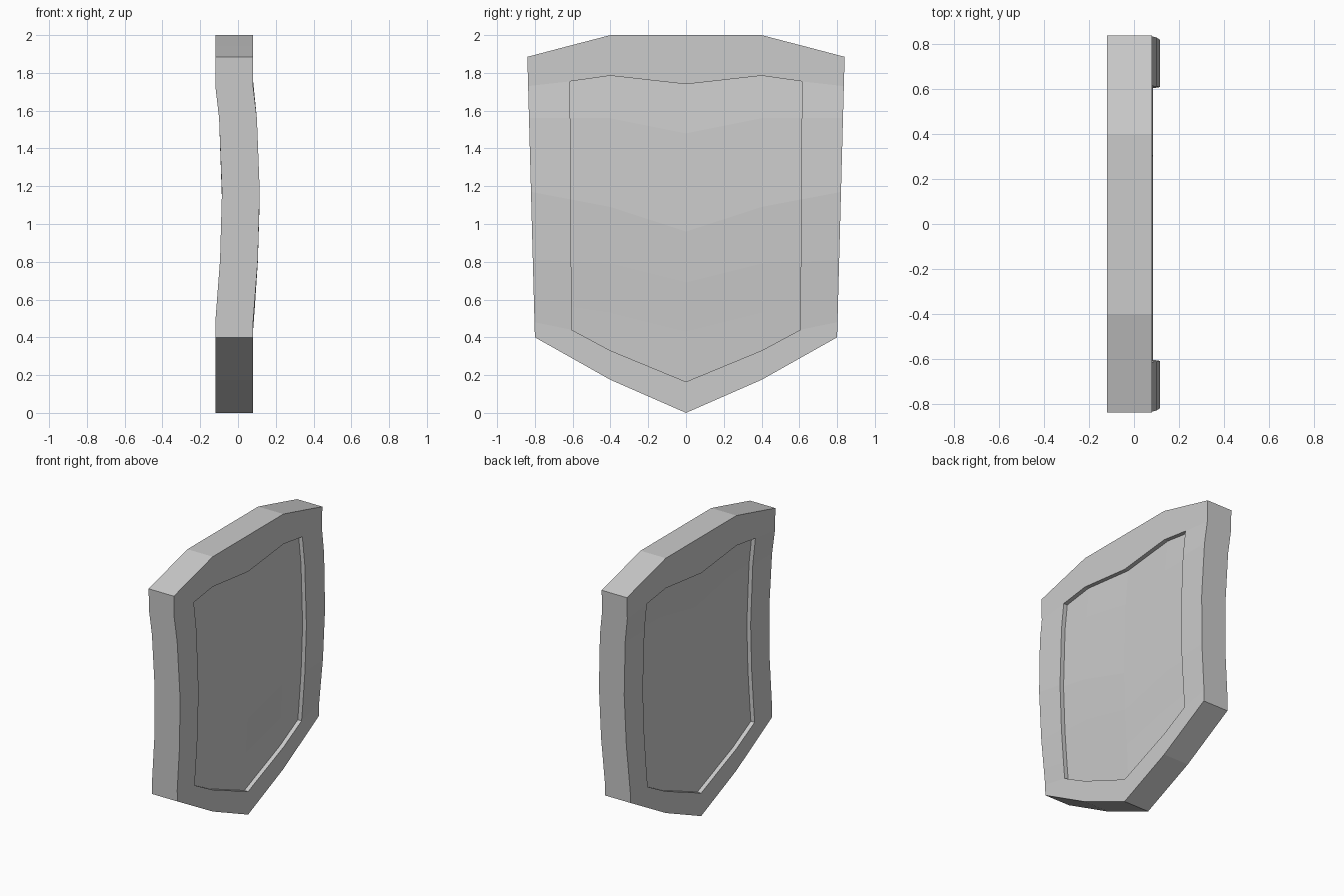
import bpy
import bmesh

if "Cube" in bpy.data.objects:
    bpy.data.objects.remove(bpy.data.objects["Cube"])

THICK, RECESS = 0.2, 0.03

# Row heights from top to bottom, at the centre, inner, panel-edge and outer columns
ROWS = [
    (2.00, 2.00, 1.944, 1.885),
    (1.74, 1.785, 1.755, 1.73),
    (1.48, 1.56, 1.56, 1.56),
    (0.96, 1.09, 1.13, 1.17),
    (0.69, 0.79, 0.80, 0.81),
    (0.43, 0.53, 0.56, 0.60),
    (0.165, 0.33, 0.44, 0.48),
    (0.00, 0.175, 0.29, 0.40),
]
BULGE = [0, 0, 0.02, 0.035, 0.025, 0.009, 0, 0]   # forward bend of each row


def column_y(i, z):
    """Half-width of a column; the sides taper slightly downward."""
    t = (z - 0.4) / 1.485
    return (0, 0.4, 0.605 + 0.01 * t, 0.80 + 0.04 * t)[i]


def push(bm, faces, dx):
    """Extrude faces along x and return the moved faces."""
    geo = bmesh.ops.extrude_face_region(bm, geom=faces)["geom"]
    verts = [g for g in geo if isinstance(g, bmesh.types.BMVert)]
    bmesh.ops.translate(bm, verts=verts, vec=(dx, 0, 0))
    return [g for g in geo if isinstance(g, bmesh.types.BMFace)]


bm = bmesh.new()
tag = bm.faces.layers.int.new("panel")

# Front sheet, mirrored across the centre column
grid = []
for heights, b in zip(ROWS, BULGE):
    row = []
    for c in range(-3, 4):
        z = heights[abs(c)]
        y = column_y(abs(c), z) * (1 if c >= 0 else -1)
        row.append(bm.verts.new((THICK * 0.4 + b, y, z)))
    grid.append(row)
for r in range(7):
    for c in range(6):
        f = bm.faces.new((grid[r][c], grid[r + 1][c],
                          grid[r + 1][c + 1], grid[r][c + 1]))
        f[tag] = int(1 <= r <= 5 and 1 <= c <= 4)

# Give the sheet thickness, then sink the panel on both faces
front = list(bm.faces)
back = push(bm, front, -THICK)
front_panel = [f for f in front if f[tag]]
back_panel = [f for f in back if f[tag]]
push(bm, front_panel, -RECESS)
push(bm, back_panel, RECESS)
bmesh.ops.delete(bm, geom=[f for f in front_panel + back_panel if f.is_valid],
                 context='FACES')
bmesh.ops.recalc_face_normals(bm, faces=bm.faces)

mesh = bpy.data.meshes.new("shield")
bm.to_mesh(mesh)
bm.free()
shield = bpy.data.objects.new("shield", mesh)
bpy.context.collection.objects.link(shield)
